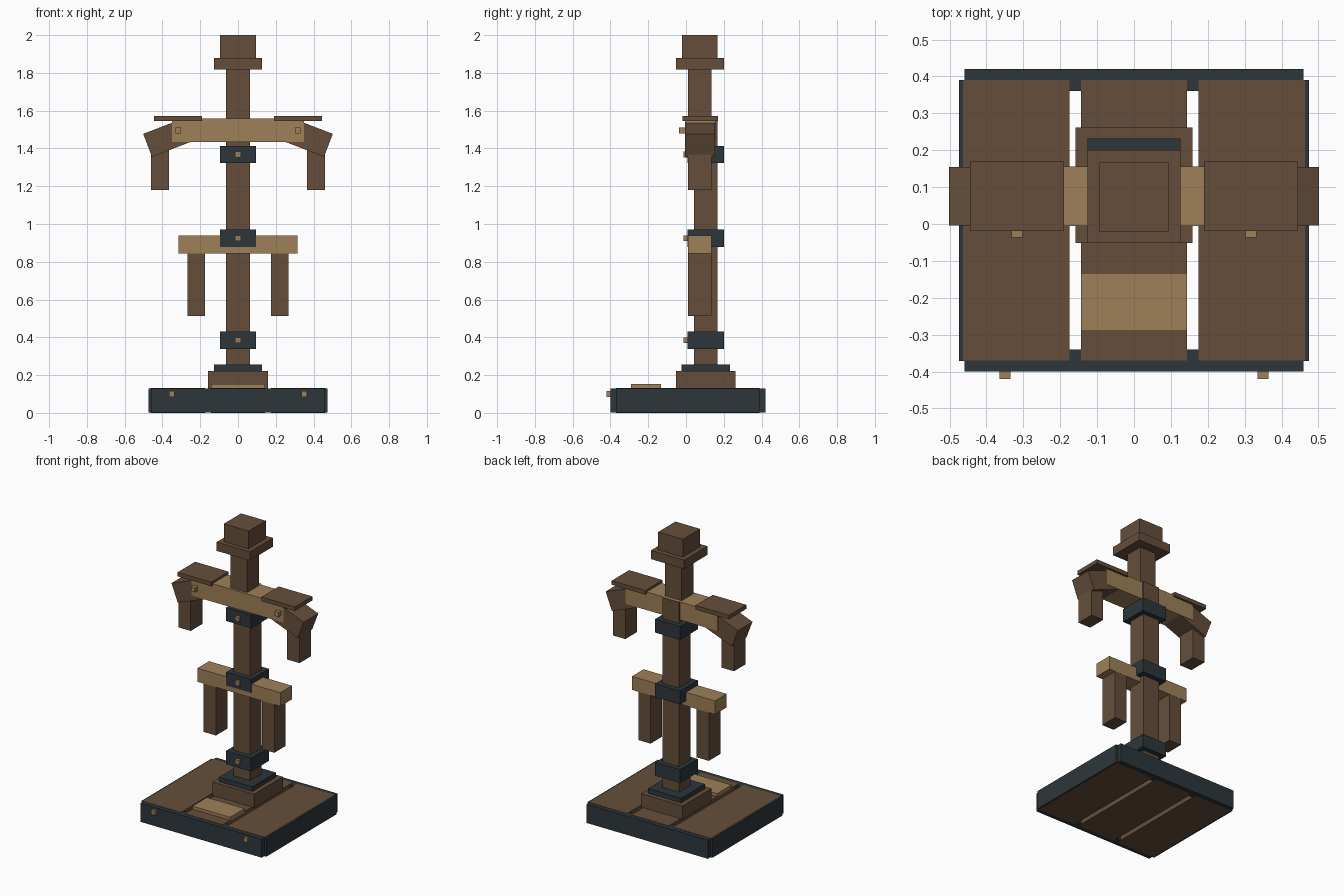
import bpy
import math

old = bpy.data.objects.get("Cube")
if old:
    bpy.data.objects.remove(old, do_unlink=True)


def material(name, colour):
    m = bpy.data.materials.new(name)
    m.use_nodes = True
    m.diffuse_color = (*colour, 1)
    bsdf = m.node_tree.nodes["Principled BSDF"]
    bsdf.inputs["Base Color"].default_value = (*colour, 1)
    bsdf.inputs["Roughness"].default_value = 0.9
    return m


brown = material("dark wood", (0.13, 0.076, 0.043))
tan = material("light wood", (0.34, 0.216, 0.098))
iron = material("dark iron", (0.026, 0.037, 0.044))


def box(name, mat, x, y, z, tilt=0):
    """Box from (min, max) ranges, optionally tilted about its own y axis."""
    bpy.ops.mesh.primitive_cube_add(size=1, location=[sum(r) / 2 for r in (x, y, z)])
    ob = bpy.context.object
    ob.name = name
    ob.data.name = name
    ob.scale = [r[1] - r[0] for r in (x, y, z)]
    ob.rotation_euler.y = tilt
    bpy.ops.object.transform_apply(location=False, rotation=True, scale=True)
    ob.data.materials.append(mat)
    return ob


def centred(name, mat, half, y, z):
    return box(name, mat, (-half, half), y, z)


def pair(name, mat, x, y, z, tilt=0):
    box("left_" + name, mat, x, y, z, tilt)
    box("right_" + name, mat, (-x[1], -x[0]), y, z, -tilt)


def peg(name, x, y, z):
    r = 0.015
    box(name, tan, (x - r, x + r), y, (z - r, z + r))


# Base: planks inside an iron frame
plank_y, plank_z = (-0.37, 0.39), (0, 0.131)
frame_z = (0.001, 0.129)
centred("middle_plank", brown, 0.143, plank_y, plank_z)
pair("plank", brown, (0.175, 0.463), plank_y, plank_z)
centred("front_frame", iron, 0.46, (-0.40, -0.34), frame_z)
centred("back_frame", iron, 0.46, (0.36, 0.42), frame_z)
pair("side_frame", iron, (0.42, 0.475), (-0.371, 0.391), frame_z)
centred("base_plate", tan, 0.143, (-0.29, -0.133), (0.125, 0.152))
for side, s in (("left", 1), ("right", -1)):
    peg(side + "_frame_peg", s * 0.35, (-0.42, -0.39), 0.1)

# Pedestal
centred("pedestal", brown, 0.158, (-0.052, 0.262), (0.13, 0.223))
centred("pedestal_cap", iron, 0.126, (-0.025, 0.232), (0.22, 0.255))

# Post and head
centred("lower_post", brown, 0.0625, (0.042, 0.167), (0.25, 1.558))
centred("upper_post", brown, 0.0625, (0.01, 0.136), (1.5, 1.83))
centred("head_brim", brown, 0.126, (-0.052, 0.2), (1.818, 1.878))
centred("head", brown, 0.094, (-0.02, 0.167), (1.875, 2.0))

# Iron collars with pegs
for name, z in (("low", 0.385), ("hip", 0.925), ("chest", 1.368)):
    centred(name + "_collar", iron, 0.095, (0.008, 0.2), (z - 0.046, z + 0.046))
    peg(name + "_collar_peg", 0, (-0.012, 0.02), z)

# Hip bar and legs
centred("hip_bar", tan, 0.315, (0.01, 0.136), (0.845, 0.938))
pair("leg", brown, (0.175, 0.268), (0.011, 0.135), (0.513, 0.89))

# Shoulder bar, sloped arms, hands and pads
centred("shoulder_bar", tan, 0.35, (-0.006, 0.156), (1.434, 1.558))
pair("upper_arm", brown, (0.266, 0.486), (-0.004, 0.154), (1.391, 1.521), math.radians(21))
pair("forearm", brown, (0.366, 0.46), (0.01, 0.136), (1.18, 1.42))
pair("shoulder_pad", brown, (0.19, 0.445), (-0.019, 0.17), (1.545, 1.573))
for side, s in (("left", 1), ("right", -1)):
    peg(side + "_shoulder_peg", s * 0.317, (-0.036, 0.01), 1.495)
